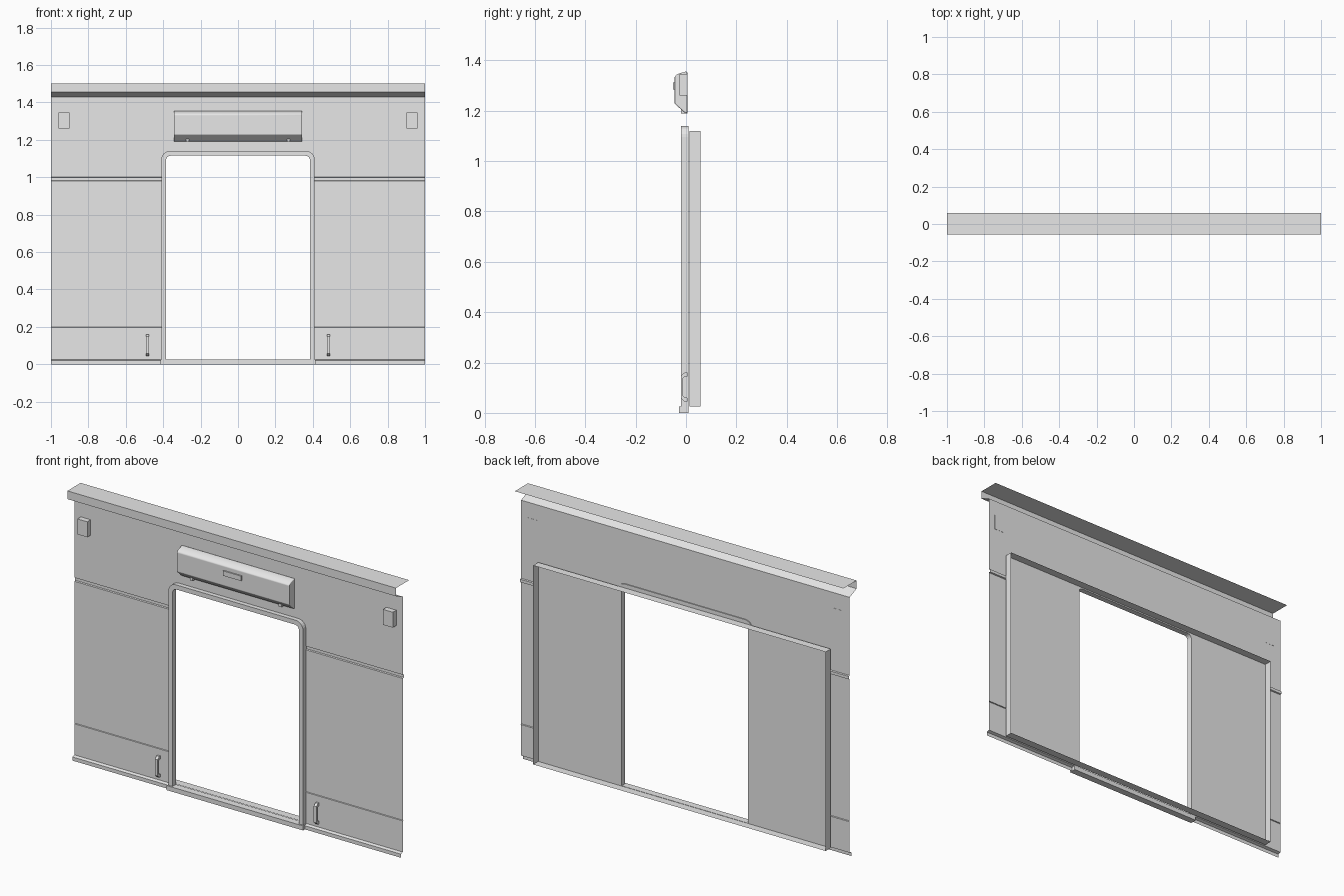
import bpy
import bmesh
from math import sin, cos, pi

if "Cube" in bpy.data.objects:
    bpy.data.objects.remove(bpy.data.objects["Cube"], do_unlink=True)

grey = bpy.data.materials.new("light_grey")
grey.use_nodes = True
grey.diffuse_color = (0.8, 0.8, 0.8, 1)
grey.node_tree.nodes["Principled BSDF"].inputs["Base Color"].default_value = (0.8, 0.8, 0.8, 1)


def finish(name, bm, closed=True):
    if closed:
        bmesh.ops.recalc_face_normals(bm, faces=bm.faces)
    mesh = bpy.data.meshes.new(name)
    bm.to_mesh(mesh)
    bm.free()
    mesh.materials.append(grey)
    obj = bpy.data.objects.new(name, mesh)
    bpy.context.collection.objects.link(obj)
    return obj


def box(name, x0, x1, y0, y1, z0, z1):
    return prism(name, [(y0, z0), (y1, z0), (y1, z1), (y0, z1)], x0, x1)


def prism(name, profile, x0, x1):
    """Solid with a (y, z) outline running along x."""
    bm = bmesh.new()
    face = bm.faces.new([bm.verts.new((x0, y, z)) for y, z in profile])
    grown = bmesh.ops.extrude_face_region(bm, geom=[face])["geom"]
    moved = [v for v in grown if isinstance(v, bmesh.types.BMVert)]
    bmesh.ops.translate(bm, verts=moved, vec=(x1 - x0, 0, 0))
    # the starting face is kept as the near cap
    return finish(name, bm)


def sheet(name, profile, xs, is_hole=lambda x, z: False):
    """Thin skin with an open (y, z) profile, facing the front."""
    bm = bmesh.new()
    rows = [[bm.verts.new((x, y, z)) for x in xs] for y, z in profile]
    for low, high in zip(rows, rows[1:]):
        for i in range(len(xs) - 1):
            quad = [low[i], low[i + 1], high[i + 1], high[i]]
            centre = sum((v.co for v in quad), quad[0].co * 0) / 4
            if not is_hole(centre.x, centre.z):
                bm.faces.new(quad)
    loose = [v for v in bm.verts if not v.link_faces]
    bmesh.ops.delete(bm, geom=loose, context="VERTS")
    return finish(name, bm, closed=False)


def arch(half, top, radius, steps=6):
    """Door outline from the right foot, over the top, to the left foot."""
    side = [(half - radius + radius * cos(a), top - radius + radius * sin(a))
            for a in [pi / 2 * i / steps for i in range(steps + 1)]]
    right = [(half, 0.02)] + side
    return right + [(-x, z) for x, z in reversed(right)]


# Wall skin: kick strip, fold, groove
WALL = 0.005
wall_profile = [(-0.012, 0), (-0.012, 0.02), (WALL, 0.025), (WALL, 0.196), (WALL + 0.005, 0.198),
                (WALL, 0.2), (WALL, 0.98), (0.013, 0.982), (0.013, 0.998), (WALL, 1.0),
                (WALL, 1.125), (WALL, 1.43)]
sheet("wall", wall_profile, [-1, -0.395, 0.395, 1],
      lambda x, z: abs(x) < 0.3 and z < 1.125)

# Cornice: sloping soffit, fascia and flat top
sheet("cornice", [(WALL, 1.43), (-0.055, 1.455), (-0.055, 1.5), (0.06, 1.5)], [-1, 1])

# Door surround with rounded top corners
bm = bmesh.new()
loops = [[bm.verts.new((x, y, z)) for x, z in outline]
         for outline, y in ((arch(0.41, 1.14, 0.045), -0.02), (arch(0.385, 1.115, 0.025), -0.02),
                            (arch(0.385, 1.115, 0.025), 0.01), (arch(0.41, 1.14, 0.045), 0.01))]
for a, b in zip(loops, loops[1:] + loops[:1]):
    for i in range(len(a) - 1):
        bm.faces.new((a[i], a[i + 1], b[i + 1], b[i]))
finish("door_surround", bm)
box("door_sill", -0.415, 0.415, -0.028, 0.01, 0, 0.025)

# Rear pocket: rim around two flat panels beside the opening
bm = bmesh.new()
corners = [(-0.89, 0.025), (0.89, 0.025), (0.89, 1.12), (-0.89, 1.12)]
near, far = [[bm.verts.new((x, y, z)) for x, z in corners] for y in (0.013, 0.057)]
for i in range(4):
    j = (i + 1) % 4
    bm.faces.new((near[i], near[j], far[j], far[i]))
finish("rear_rim", bm)
for side, x0, x1 in (("left", 0.385, 0.89), ("right", -0.89, -0.385)):
    sheet(side + "_rear_panel", [(0.013, 1.12), (0.013, 0.025)], [x0, x1])

# Housing above the door
housing = prism("door_housing", [(WALL, 1.19), (-0.003, 1.19), (-0.045, 1.228), (-0.045, 1.335),
                                 (-0.035, 1.345), (-0.003, 1.355), (WALL, 1.355)], -0.343, 0.343)
bevel = housing.modifiers.new("rounded_edges", "BEVEL")
bevel.width = 0.008
bevel.segments = 3
bevel.limit_method = "ANGLE"
bpy.context.view_layer.objects.active = housing
housing.select_set(True)
bpy.ops.object.shade_smooth_by_angle()
housing.select_set(False)
box("housing_plate", -0.055, 0.055, -0.052, -0.04, 1.285, 1.312)

# Paired fittings: side boxes, grab handles, housing tabs
handle = [(WALL, 0.045), (-0.006, 0.045), (-0.02, 0.058), (-0.02, 0.148), (-0.006, 0.16),
          (WALL, 0.16), (WALL, 0.145), (-0.006, 0.143), (-0.012, 0.138), (-0.012, 0.068),
          (-0.006, 0.062), (WALL, 0.06)]
for side, s in (("left", 1), ("right", -1)):
    box(side + "_wall_box", s * 0.9, s * 0.96, -0.025, WALL + 0.001, 1.26, 1.345)
    prism(side + "_grab_handle", handle, s * 0.475, s * 0.491)
    box(side + "_housing_tab", s * 0.262, s * 0.278, -0.02, WALL, 1.188, 1.207)
